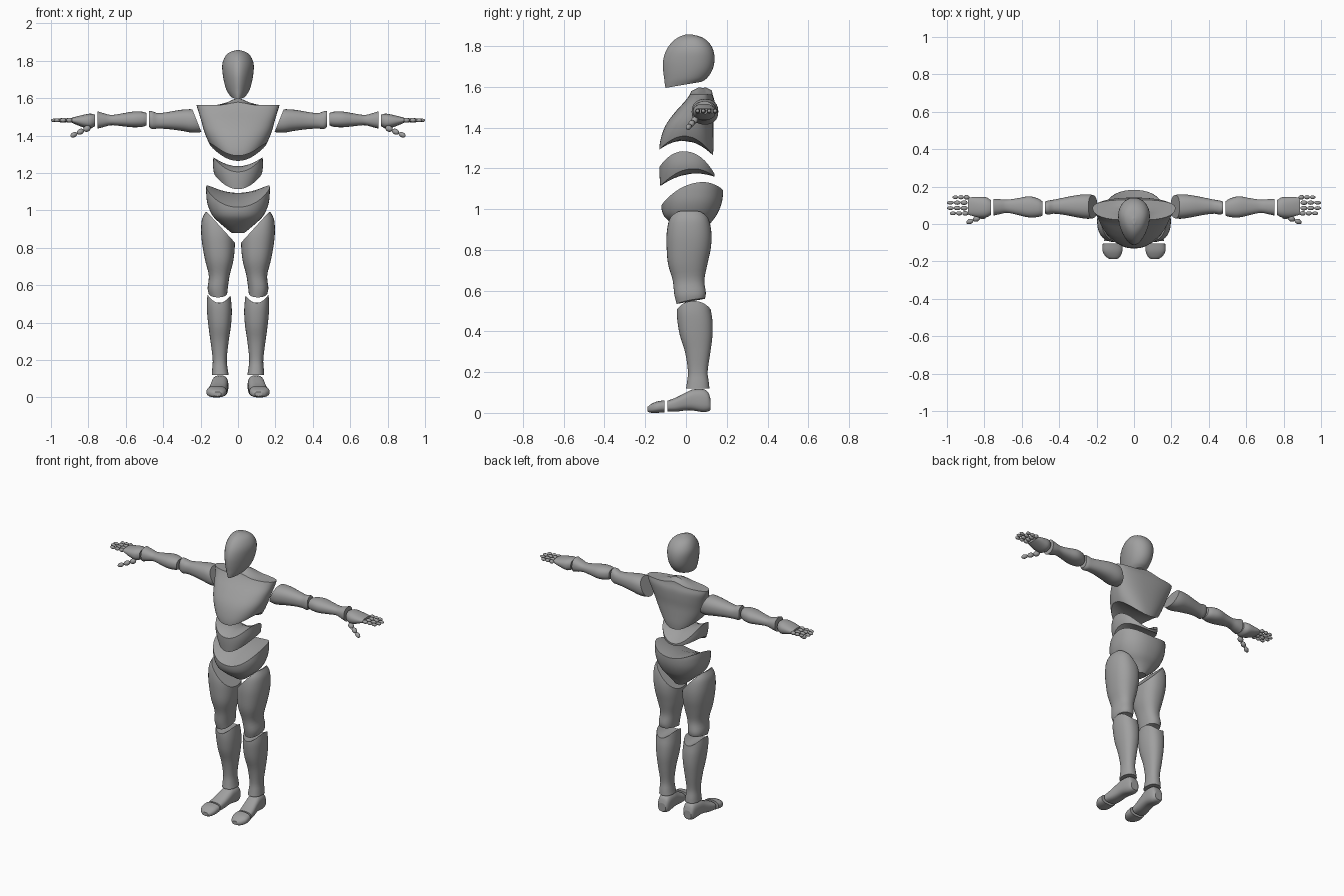
import bpy, bmesh, math
from mathutils import Vector, Matrix

if "Cube" in bpy.data.objects:
    bpy.data.objects.remove(bpy.data.objects["Cube"])

grey = bpy.data.materials.new("mannequin_grey")
grey.diffuse_color = (0.35, 0.35, 0.35, 1)
grey.use_nodes = True
grey.node_tree.nodes["Principled BSDF"].inputs["Base Color"].default_value = grey.diffuse_color


def finish(name, bm, mirror):
    bmesh.ops.recalc_face_normals(bm, faces=bm.faces[:])
    me = bpy.data.meshes.new(name)
    bm.to_mesh(me)
    bm.free()
    me.materials.append(grey)
    ob = bpy.data.objects.new(name, me)
    bpy.context.collection.objects.link(ob)
    bpy.ops.object.select_all(action='DESELECT')
    ob.select_set(True)
    bpy.context.view_layer.objects.active = ob
    bpy.ops.object.shade_smooth_by_angle(angle=math.radians(42))
    if mirror:
        ob.modifiers.new("mirror", 'MIRROR').use_mirror_merge = False


def section(rings, t):
    """Smoothly interpolated cross-section extents at t."""
    t = min(max(t, rings[0][0]), rings[-1][0])
    i = 0
    while i < len(rings) - 2 and t > rings[i + 1][0]:
        i += 1

    def slope(j, k):
        a, b = rings[max(j - 1, 0)], rings[min(j + 1, len(rings) - 1)]
        return (b[k] - a[k]) / (b[0] - a[0])
    p, q = rings[i], rings[i + 1]
    h = q[0] - p[0]
    u = (t - p[0]) / h
    return [(2*u**3 - 3*u*u + 1) * p[k] + (u**3 - 2*u*u + u) * h * slope(i, k)
            + (3*u*u - 2*u**3) * q[k] + (u**3 - u*u) * h * slope(i + 1, k) for k in range(1, 5)]


def shell(name, rings, axis='z', lo=None, hi=None, power=2.3, front=None, mid=0.5,
          mirror=False, n=36, rows=26):
    """Loft of rings (t, a0, a1, b0, b1), trimmed by the end surfaces lo(a,b) and hi(a,b)."""
    t0, t1 = rings[0][0], rings[-1][0]
    lo = lo or (lambda a, b: t0)
    hi = hi or (lambda a, b: t1)

    def point(t, ang):
        a0, a1, b0, b1 = section(rings, t)
        c, s = math.cos(ang), math.sin(ang)
        e = 2 / (front if front and s < 0 else power)
        bc = b0 + (b1 - b0) * mid
        a = (a0 + a1) / 2 + (a1 - a0) / 2 * math.copysign(abs(c) ** e, c)
        return a, bc + ((b1 - bc) if s > 0 else (bc - b0)) * math.copysign(abs(s) ** e, s)

    place = {'z': lambda a, b, t: (a, b, t), 'x': lambda a, b, t: (t, a, b),
             'y': lambda a, b, t: (a, t, b)}[axis]
    bm = bmesh.new()
    cols = []
    for j in range(n):
        ang = 2 * math.pi * j / n
        ends = []
        for t, fn in ((t0, lo), (t1, hi)):
            for _ in range(30):
                t += 0.5 * (min(max(fn(*point(t, ang)), t0), t1) - t)
            ends.append(t)
        col = []
        for k in range(rows + 1):
            t = ends[0] + (ends[1] - ends[0]) * (1 - math.cos(math.pi * k / rows)) / 2
            col.append((*point(t, ang), t))
        cols.append(col)
    grid = [[bm.verts.new(place(*c[k])) for c in cols] for k in range(rows + 1)]
    # concentric end caps follow the trimming surfaces
    for k, fn, flip in ((0, lo, True), (rows, hi, False)):
        ca = sum(c[k][0] for c in cols) / n
        cb = sum(c[k][1] for c in cols) / n
        rim = grid[0] if flip else grid[-1]
        for f in (0.94, 0.75, 0.5, 0.25):
            ring = []
            for c in cols:
                a, b = ca + (c[k][0] - ca) * f, cb + (c[k][1] - cb) * f
                ring.append(bm.verts.new(place(a, b, min(max(fn(a, b), t0), t1))))
            for j in range(n):
                bm.faces.new((rim[j], rim[(j+1) % n], ring[(j+1) % n], ring[j]))
            rim = ring
        bm.faces.new(rim)
    for r0, r1 in zip(grid, grid[1:]):
        for j in range(n):
            bm.faces.new((r0[j], r0[(j+1) % n], r1[(j+1) % n], r1[j]))
    finish(name, bm, mirror)


def beads(name, start, end, count, r):
    """Chain of elongated finger joints."""
    bm = bmesh.new()
    start, end = Vector(start), Vector(end)
    step = (end - start) / count
    rot = step.to_track_quat('Z', 'Y').to_matrix().to_4x4()
    for i in range(count):
        rr = r * (1 - 0.1 * i)
        m = Matrix.Translation(start + step * (i + 0.5)) @ rot @ Matrix.Diagonal((rr, rr, step.length * 0.5, 1))
        bmesh.ops.create_uvsphere(bm, u_segments=12, v_segments=8, radius=1, matrix=m)
    finish(name, bm, True)


def sym(rows):
    return [(z, -w, w, y0, y1) for z, w, y0, y1 in rows]


# head
shell("head", sym([(1.59, .028, -.1, .03), (1.62, .048, -.105, .07), (1.64, .06, -.107, .1),
                   (1.68, .073, -.112, .128), (1.73, .082, -.112, .14), (1.78, .084, -.097, .134),
                   (1.82, .07, -.068, .11), (1.845, .045, -.035, .075), (1.857, .008, 0, .03)]),
      lo=lambda x, y: 1.612 + .17 * y, power=2.1, front=1.75, mid=.6)

# torso: chest, abdomen and pelvis with saddle-shaped ends
shell("chest", sym([(1.25, .085, -.12, .13), (1.30, .12, -.13, .135), (1.36, .155, -.12, .135),
                    (1.42, .18, -.095, .135), (1.48, .197, -.05, .14), (1.53, .212, -.005, .14),
                    (1.565, .222, .02, .13), (1.61, .222, .035, .125)]),
      lo=lambda x, y: 1.335 - 3.3 * y * y - .1 * y + x * x,
      hi=lambda x, y: 1.562 + .038 * math.exp(-(x / .06) ** 2 - ((y - .08) / .06) ** 2),
      power=2.4, mid=.6, n=48)
shell("abdomen", sym([(1.10, .085, -.125, .13), (1.17, .118, -.13, .14), (1.22, .132, -.13, .14),
                      (1.29, .132, -.125, .135)]),
      lo=lambda x, y: 1.175 - 2 * (y - .05) ** 2 + 1.5 * x * x,
      hi=lambda x, y: 1.235 + 2.8 * x * x - 2.5 * y * y - .1 * y, n=48)
shell("pelvis", sym([(.88, .035, 0, .09), (.93, .095, -.07, .12), (.97, .135, -.11, .15),
                     (1.03, .162, -.122, .175), (1.09, .17, -.115, .182), (1.14, .17, -.1, .175)]),
      hi=lambda x, y: 1.065 + 1.8 * x * x - .8 * y * y + .3 * y, n=48)

# legs
shell("thigh", [(.53, .06, .15, -.045, .08), (.58, .055, .162, -.057, .097), (.65, .045, .156, -.065, .09),
                (.73, .025, .175, -.088, .105), (.81, .017, .19, -.095, .122), (.88, .02, .197, -.095, .125),
                (.95, .04, .193, -.082, .112), (.99, .06, .175, -.06, .09)],
      lo=lambda x, y: .543 + .18 * y + 3 * (x - .108) ** 2,
      hi=lambda x, y: .985 - 1.1 * (.16 - x), mirror=True)
shell("shin", [(.12, .05, .14, 0, .115), (.15, .055, .138, .005, .112), (.2, .06, .135, .01, .106),
               (.3, .05, .147, -.005, .12), (.38, .038, .158, -.03, .13), (.45, .033, .165, -.042, .13),
               (.5, .035, .167, -.045, .123), (.56, .042, .162, -.04, .115)],
      hi=lambda x, y: .505 + 11 * (x - .1) ** 2, mirror=True)
shell("foot", [(-.09, .065, .16, .006, .06), (-.05, .06, .155, .006, .075), (0, .055, .146, .012, .1),
               (.03, .053, .142, .012, .114), (.085, .052, .136, .004, .116), (.11, .058, .13, .008, .1),
               (.12, .068, .122, .015, .07)], axis='y', power=2.7, mirror=True)
shell("toes", [(-.188, .09, .13, .006, .03), (-.175, .075, .15, .001, .041), (-.145, .062, .168, 0, .055),
               (-.105, .06, .167, .003, .062)], axis='y', power=2.5, mirror=True)

# arms
shell("upper_arm", [(.18, .04, .145, 1.42, 1.53), (.24, .028, .158, 1.415, 1.54), (.3, .035, .155, 1.425, 1.538),
                    (.38, .05, .14, 1.435, 1.525), (.43, .055, .13, 1.437, 1.52), (.46, .05, .125, 1.435, 1.53),
                    (.475, .055, .12, 1.445, 1.53)], axis='x',
      lo=lambda y, z: .2 + .4 * (z - 1.43), mirror=True)
shell("forearm", [(.488, .045, .12, 1.455, 1.52), (.51, .038, .135, 1.447, 1.527), (.56, .035, .148, 1.444, 1.528),
                  (.62, .048, .138, 1.45, 1.518), (.68, .06, .13, 1.455, 1.51), (.72, .052, .133, 1.445, 1.52),
                  (.752, .045, .135, 1.437, 1.53)], axis='x', mirror=True)
shell("palm", [(.765, .048, .128, 1.45, 1.512), (.79, .035, .143, 1.437, 1.517), (.83, .035, .145, 1.445, 1.51),
               (.87, .045, .143, 1.46, 1.5), (.888, .05, .138, 1.468, 1.495)], axis='x', mirror=True, rows=16)

# hands
for i, (y, x0, x1) in enumerate([(.057, .885, .985), (.085, .89, 1.0), (.114, .89, 1.0), (.143, .88, .97)]):
    beads(f"finger_{i + 1}", (x0, y, 1.482), (x1, y, 1.481), 3, .0125)
beads("thumb", (.79, .05, 1.445), (.895, .006, 1.396), 3, .017)
